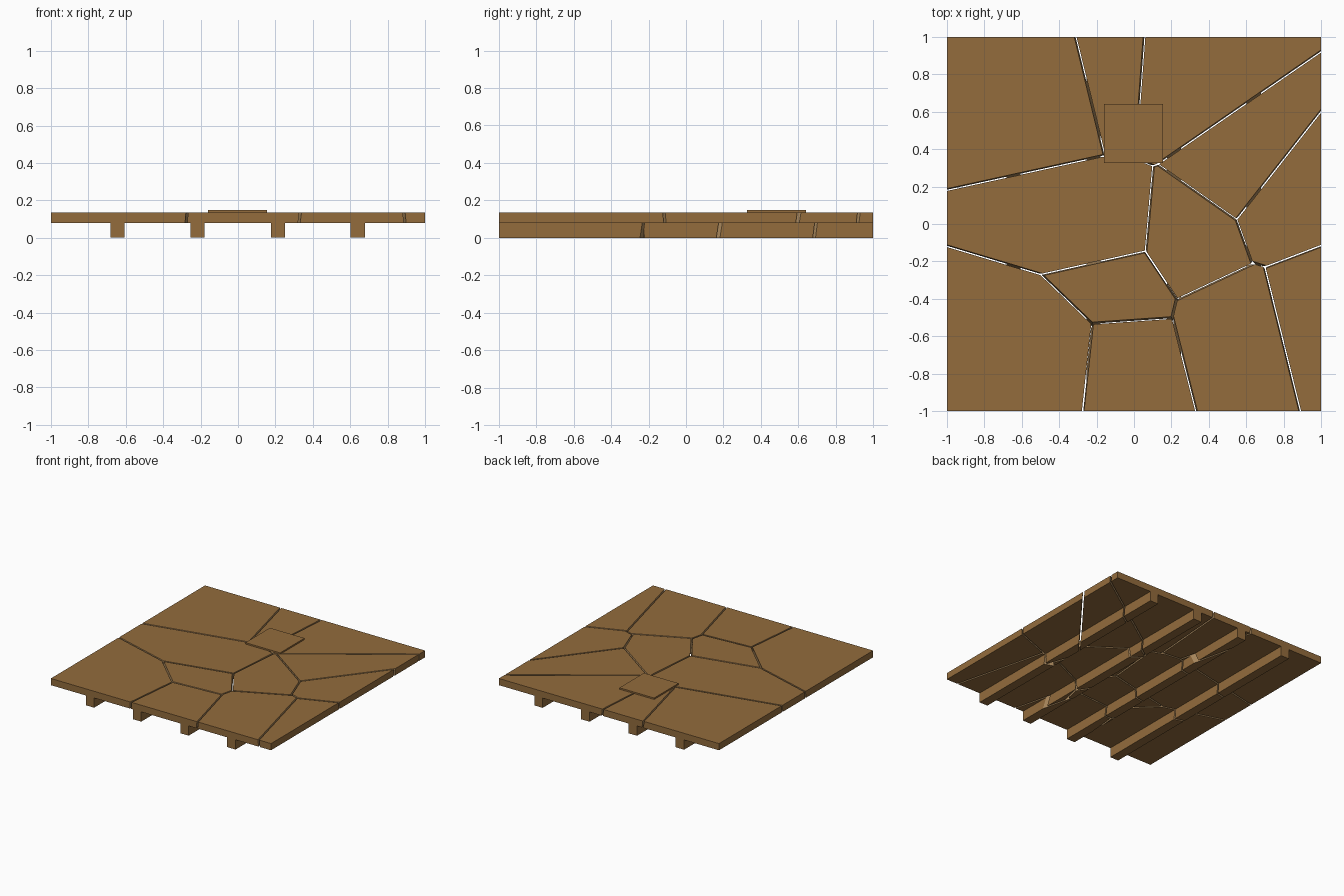
import bpy, bmesh, random
from mathutils import Vector

if "Cube" in bpy.data.objects:
    bpy.data.objects.remove(bpy.data.objects["Cube"])

random.seed(4)
TOP, MID = 0.135, 0.08
GAP = 0.012


def material(name, rgb):
    m = bpy.data.materials.new(name)
    m.diffuse_color = (*rgb, 1)
    m.use_nodes = True
    m.node_tree.nodes["Principled BSDF"].inputs["Base Color"].default_value = m.diffuse_color
    return m


wood = material("brown wood", (0.292, 0.150, 0.046))
inner = material("cut wood", (0.42, 0.26, 0.115))

# Crack junctions seen from above
P = {
    "c1": (-1, -1), "c2": (1, -1), "c3": (1, 1), "c4": (-1, 1),
    "l1": (-1, .18), "l2": (-1, -.12), "b1": (-.275, -1), "b2": (.33, -1),
    "b3": (.89, -1), "r1": (1, -.115), "r2": (1, .60), "r3": (1, .92),
    "t1": (-.31, 1), "t2": (.058, 1),
    "A": (-.155, .365), "B": (.01, .345), "C": (.10, .31), "E": (.13, .32),
    "F": (.55, .025), "G": (.635, -.21), "H": (.70, -.23), "I": (.23, -.40),
    "J": (.06, -.145), "K": (-.50, -.27), "M": (-.225, -.535), "N": (.205, -.505),
}
# Convex pieces, counter-clockwise
CELLS = ["l1 A t1 c4", "A B t2 t1", "B C E r3 c3 t2", "E F r2 r3",
         "F G H r1 r2", "C J I G F E", "l1 l2 K J C B A", "l2 c1 b1 M K",
         "K M N I J", "M b1 b2 N", "N b2 b3 H G I", "H b3 c2 r1"]
tilts = {}


def crack_plane(a, b):
    """Tilted cutting plane through edge a-b, outward normal; None on the rim."""
    p, q = Vector(P[a]), Vector(P[b])
    if any(abs(p[i]) == 1 and p[i] == q[i] for i in (0, 1)):
        return None
    key = tuple(sorted((a, b)))
    if key not in tilts:
        tilts[key] = random.choice((-1, 1)) * random.uniform(.08, .16)
    t = tilts[key] if key == (a, b) else -tilts[key]
    d = (q - p).normalized()
    out = Vector((d.y, -d.x, 0))
    co = Vector((p.x, p.y, (TOP + MID) / 2)) - out * GAP / 2
    return co, Vector((out.x, out.y, t)).normalized()


def add_box(bm, lo, hi):
    made = bmesh.ops.create_cube(bm, size=1)["verts"]
    for v in made:
        v.co = [lo[i] + (v.co[i] + .5) * (hi[i] - lo[i]) for i in range(3)]


def finish(bm, name):
    me = bpy.data.meshes.new(name)
    bmesh.ops.recalc_face_normals(bm, faces=bm.faces[:])
    bm.to_mesh(me)
    bm.free()
    me.materials.append(wood)
    me.materials.append(inner)
    bpy.context.collection.objects.link(bpy.data.objects.new(name, me))


def piece(lo, hi, planes, name):
    """Box clipped to one broken cell, cut faces get the inner colour."""
    bm = bmesh.new()
    add_box(bm, lo, hi)
    for co, no in planes:
        r = bmesh.ops.bisect_plane(bm, geom=bm.verts[:] + bm.edges[:] + bm.faces[:],
                                   plane_co=co, plane_no=no, clear_outer=True)
        edges = [e for e in r["geom_cut"] if isinstance(e, bmesh.types.BMEdge)]
        if edges and bm.faces:
            for f in bmesh.ops.holes_fill(bm, edges=edges)["faces"]:
                f.material_index = 1
    if bm.faces:
        finish(bm, name)
    else:
        bm.free()


# Broken floor slab and the joists beneath it
for n, cell in enumerate(CELLS, 1):
    ids = cell.split()
    planes = [pl for a, b in zip(ids, ids[1:] + ids[:1]) if (pl := crack_plane(a, b))]
    piece((-1, -1, MID), (1, 1, TOP), planes, f"floor_piece_{n}")
    for j, x in enumerate((-.645, -.217, .214, .64), 1):
        piece((x - .038, -1, 0), (x + .038, 1, MID), planes, f"joist_{j}_piece_{n}")

# Thin cover plate on top
bm = bmesh.new()
add_box(bm, (-.16, .325, TOP + .001), (.155, .642, .148))
finish(bm, "cover_plate")
